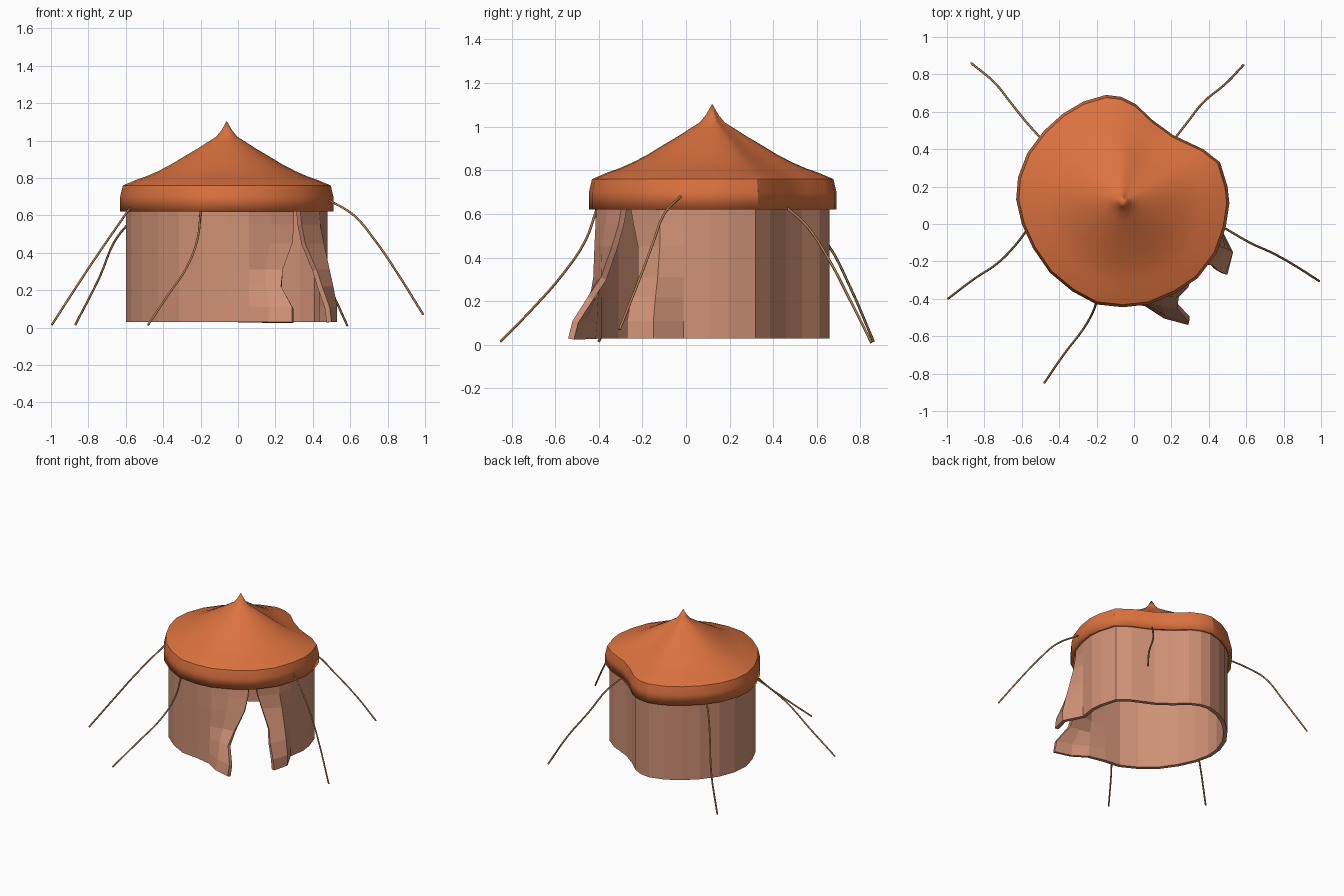
import bpy, bmesh, math
from mathutils import Vector

if "Cube" in bpy.data.objects:
    bpy.data.objects.remove(bpy.data.objects["Cube"])

CX, CY = -0.06, 0.12  # roof peak in plan

# Plan outline of the roof, clockwise seen from above
OUT = [(-.06, -.445), (-.20, -.43), (-.33, -.36), (-.45, -.26), (-.54, -.13),
       (-.60, 0), (-.63, .13), (-.62, .25), (-.57, .38), (-.48, .50),
       (-.38, .59), (-.27, .655), (-.15, .69), (-.07, .68), (.01, .64),
       (.10, .555), (.21, .475), (.37, .40), (.46, .33), (.50, .20),
       (.51, .11), (.49, -.02), (.44, -.16), (.34, -.29), (.22, -.37), (.08, -.43)]


def material(name, col):
    m = bpy.data.materials.new(name)
    m.diffuse_color = (*col, 1)
    m.use_nodes = True
    m.node_tree.nodes["Principled BSDF"].inputs["Base Color"].default_value = m.diffuse_color
    return m


ORANGE = material("roof_cloth", (.72, .17, .05))
PINK = material("wall_cloth", (.62, .28, .18))
TAN = material("rope_fibre", (.42, .21, .08))


def scaled(s):
    return [(CX + (x - CX) * s, CY + (y - CY) * s) for x, y in OUT]


def loft(name, rows, closed, mat, thick, tip=None):
    """Skin rows of points from bottom to top, then thicken inwards."""
    bm = bmesh.new()
    vs = [[bm.verts.new(p) for p in r] for r in rows]
    n = len(rows[0])
    pairs = [(j, (j + 1) % n) for j in range(n if closed else n - 1)]
    for a, b in zip(vs, vs[1:]):
        for j, k in pairs:
            bm.faces.new((a[j], b[j], b[k], a[k]))
    if tip:
        t = bm.verts.new(tip)
        for j, k in pairs:
            bm.faces.new((vs[-1][j], t, vs[-1][k]))
    me = bpy.data.meshes.new(name)
    bm.to_mesh(me)
    bm.free()
    ob = bpy.data.objects.new(name, me)
    bpy.context.collection.objects.link(ob)
    me.materials.append(mat)
    mod = ob.modifiers.new("thickness", 'SOLIDIFY')
    mod.thickness = thick
    mod.offset = -1
    return ob


# Roof: scaled outlines rising from the brim to a pointed peak
PROFILE = [(1, .62), (1, .70), (.975, .76), (.85, .79), (.75, .81), (.65, .835),
           (.53, .87), (.40, .915), (.28, .955), (.17, .995), (.10, 1.02), (.05, 1.055)]
roof = loft("roof", [[(x, y, z) for x, y in scaled(s)] for s, z in PROFILE],
            True, ORANGE, .022, (CX, CY, 1.105))
bpy.context.view_layer.objects.active = roof
roof.select_set(True)
bpy.ops.object.shade_smooth_by_angle(angle=math.radians(22))

# Wall: open band round the outline, its two ends flaring out as door flaps
LEVELS = [.03, .11, .22, .31, .45, .55, .66]
TIP_L = [(.29, -.54), (.29, -.52), (.23, -.45), (.24, -.39), (.29, -.34), (.30, -.31), (.30, -.29)]
MID_L = [(.16, -.505), (.17, -.49), (.15, -.44), (.15, -.40), (.17, -.385), (.18, -.37), (.18, -.36)]
MID_R = [(.53, -.15), (.53, -.15), (.51, -.14), (.49, -.13), (.46, -.12), (.44, -.12), (.43, -.12)]
TIP_R = [(.50, -.27), (.49, -.27), (.45, -.25), (.42, -.22), (.36, -.22), (.34, -.24), (.33, -.26)]
base = scaled(.945)[:22]
rows = []
for i, z in enumerate(LEVELS):
    path = [TIP_L[i], MID_L[i], (.06, -.41 - .03 * (1 - i / 6))] + base + [MID_R[i], TIP_R[i]]
    rows.append([(x, y, z) for x, y in path])
loft("wall_with_door_flaps", rows, False, PINK, .028)

# Guy ropes from the brim down to the ground
ROPES = {
    "front_left": [(-.20, -.41, .62), (-.215, -.46, .48), (-.27, -.56, .33), (-.37, -.69, .18), (-.48, -.85, .015)],
    "left": [(-.57, -.03, .65), (-.64, -.12, .55), (-.73, -.21, .42), (-.85, -.29, .24), (-.995, -.40, .015)],
    "back_left": [(-.50, .46, .63), (-.58, .55, .56), (-.66, .65, .46), (-.74, .75, .27), (-.87, .86, .015)],
    "back_right": [(.22, .46, .63), (.29, .55, .55), (.37, .65, .40), (.49, .75, .21), (.585, .85, .01)],
    "right": [(.49, -.025, .68), (.62, -.10, .60), (.73, -.15, .47), (.84, -.21, .31), (.99, -.305, .07)],
}
for name, pts in ROPES.items():
    cu = bpy.data.curves.new("rope_" + name, 'CURVE')
    cu.dimensions = '3D'
    cu.bevel_depth = .006
    cu.bevel_resolution = 1
    cu.resolution_u = 4
    cu.use_fill_caps = True
    sp = cu.splines.new('BEZIER')
    sp.bezier_points.add(len(pts) - 1)
    for bp, p in zip(sp.bezier_points, pts):
        bp.co = Vector(p)
        bp.handle_left_type = bp.handle_right_type = 'AUTO'
    cu.materials.append(TAN)
    bpy.context.collection.objects.link(bpy.data.objects.new("rope_" + name, cu))
